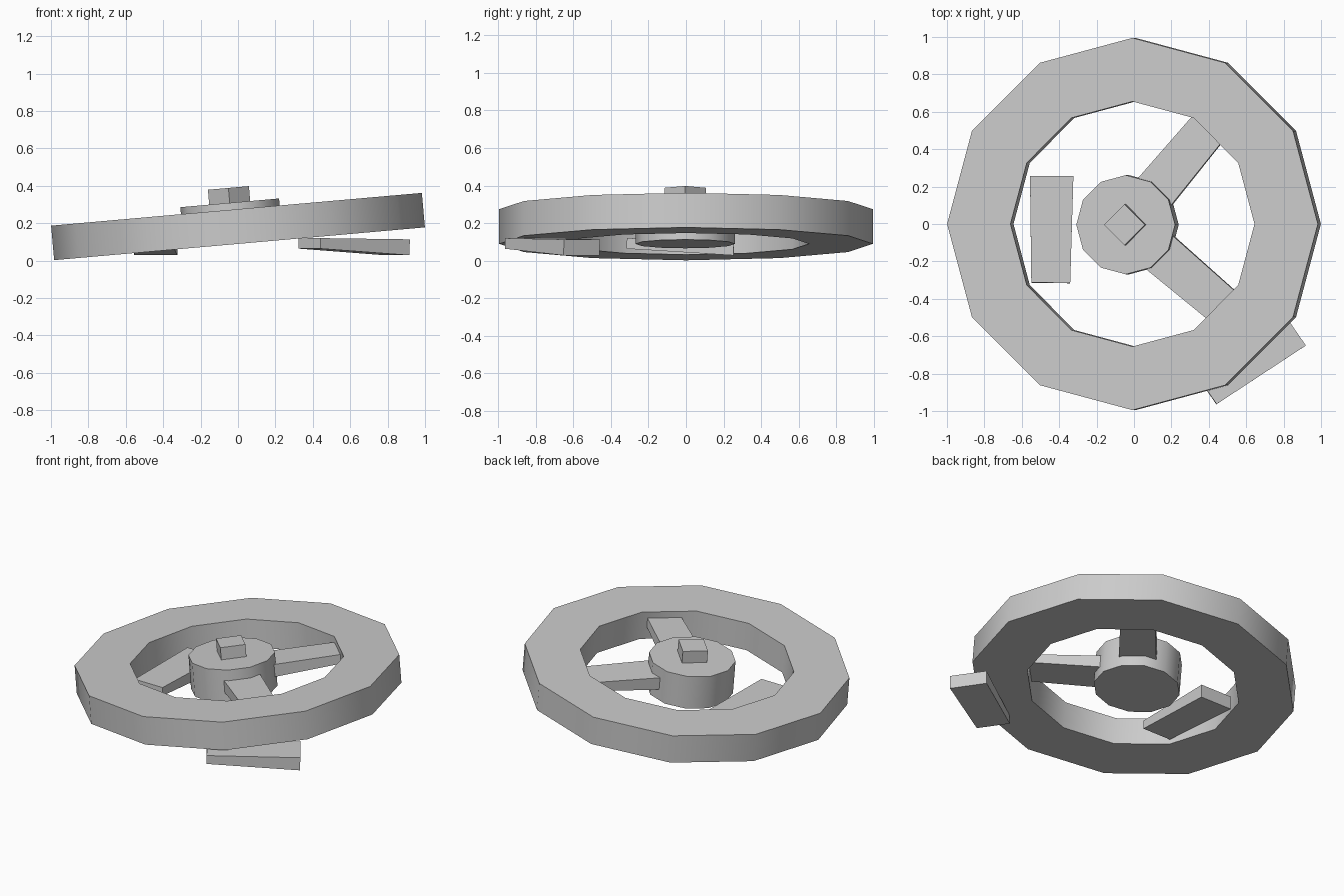
import bpy, bmesh, math
from mathutils import Matrix, Vector

old = bpy.data.objects.get("Cube")
if old:
    bpy.data.objects.remove(old, do_unlink=True)

grey = bpy.data.materials.new("worn_grey")
grey.use_nodes = True
grey.diffuse_color = (0.6, 0.6, 0.6, 1)
grey.node_tree.nodes["Principled BSDF"].inputs["Base Color"].default_value = (0.6, 0.6, 0.6, 1)

# The whole wheel leans towards its right side
LEAN = Matrix.Translation((0, 0, 0.182)) @ Matrix.Rotation(math.radians(-5.05), 4, "Y")
HUB = Vector((-0.033, -0.004, 0))


def finish(name, bm, matrix=Matrix()):
    bmesh.ops.recalc_face_normals(bm, faces=bm.faces)
    mesh = bpy.data.meshes.new(name)
    bm.to_mesh(mesh)
    bm.free()
    mesh.materials.append(grey)
    obj = bpy.data.objects.new(name, mesh)
    bpy.context.collection.objects.link(obj)
    obj.matrix_world = matrix
    bpy.ops.object.select_all(action="DESELECT")
    obj.select_set(True)
    bpy.context.view_layer.objects.active = obj
    bpy.ops.object.shade_smooth_by_angle(angle=math.radians(35))
    return obj


def prism(name, sides, radius, bottom, top):
    """Upright prism around the hub axis."""
    bm = bmesh.new()
    place = Matrix.Translation(HUB + Vector((0, 0, (bottom + top) / 2)))
    bmesh.ops.create_cone(bm, cap_ends=True, segments=sides, radius1=radius,
                          radius2=radius, depth=top - bottom, matrix=place)
    return finish(name, bm, LEAN)


def spoke(name, thick_end, thin_end, matrix=Matrix()):
    """Tapered bar from its thick end to its thin end."""
    a, b = Vector(thick_end), Vector(thin_end)
    side = (b - a).cross(Vector((0, 0, 1))).normalized()
    up = side.cross(b - a).normalized()
    bm = bmesh.new()
    bmesh.ops.create_cube(bm, size=1)
    for v in bm.verts:
        base, width, depth = (a, 0.232, 0.085) if v.co.x < 0 else (b, 0.208, 0.056)
        v.co = base + side * width * v.co.y + up * depth * v.co.z
    return finish(name, bm, matrix)


# Rim: a rectangular section spun into twelve straight segments
bm = bmesh.new()
half = 0.0925
section = [bm.verts.new((r, 0, z)) for r, z in
           ((0.655, -half), (0.995, -half), (0.995, half), (0.655, half))]
edges = [bm.edges.new((section[i], section[(i + 1) % 4])) for i in range(4)]
bmesh.ops.spin(bm, geom=section + edges, cent=(0, 0, 0), axis=(0, 0, 1),
               angle=math.tau, steps=12, use_duplicate=False)
bmesh.ops.remove_doubles(bm, verts=bm.verts, dist=0.001)
finish("rim", bm, LEAN)

# Hub and the square axle end
prism("hub", 12, 0.265, -0.09, 0.13)
prism("axle_end", 4, 0.11, 0.10, 0.21)

# Spokes still in place
for name, degrees in (("back_spoke", 50), ("front_spoke", -40.4)):
    angle = math.radians(degrees)
    way = Vector((math.cos(angle), math.sin(angle), 0))
    lift = HUB + Vector((0, 0, 0.02))
    spoke(name, lift + way * 0.16, lift + way * 0.73, LEAN)

# Broken spokes lying loose
spoke("loose_spoke_inside", (-0.44, 0.255, 0.071), (-0.445, -0.315, 0.092))
spoke("loose_spoke_outside", (0.852, -0.555, 0.071), (0.382, -0.878, 0.092))
